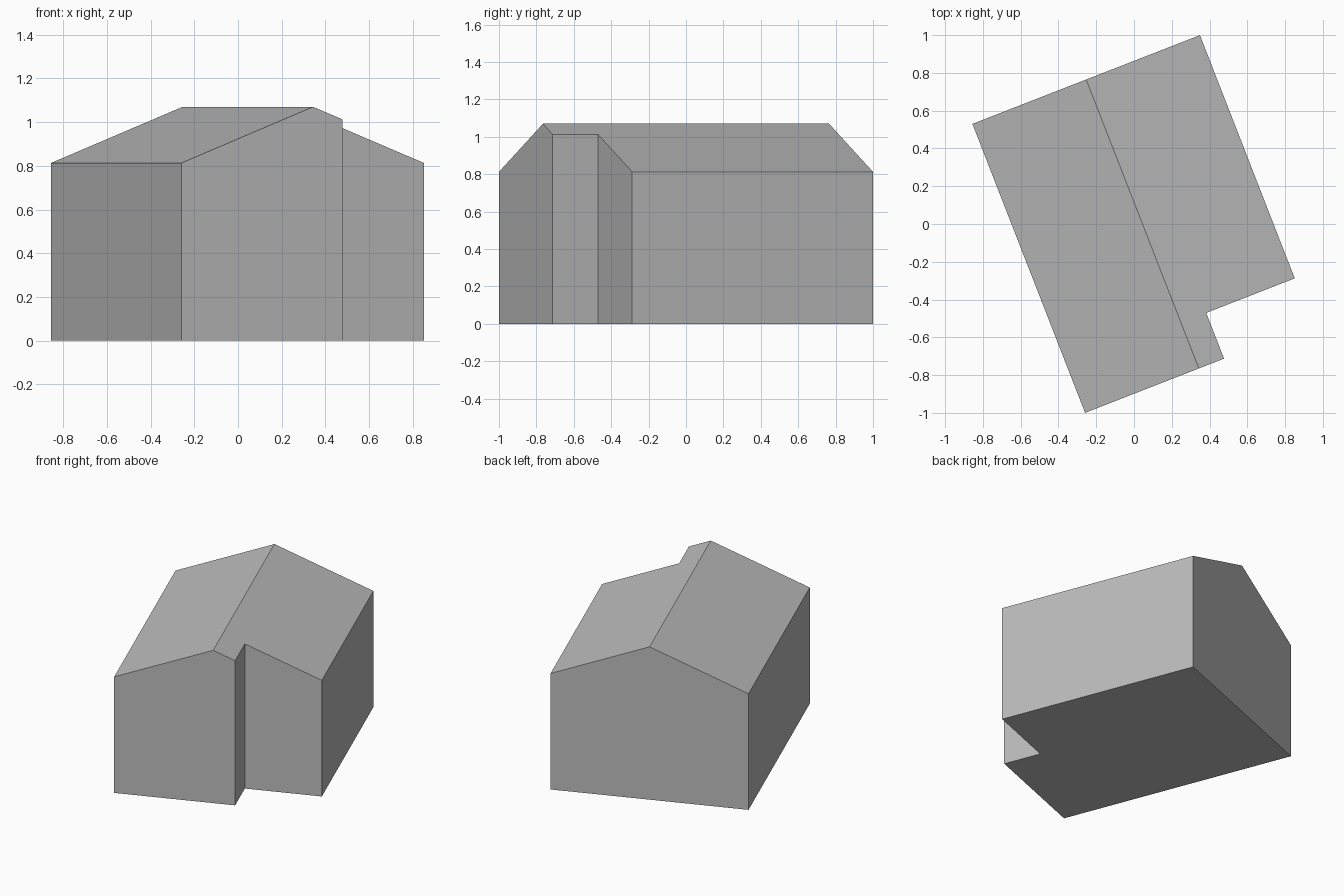
import bpy, math

WIDTH, LENGTH = 1.293, 1.642
EAVE, RIDGE = 0.813, 1.07
NOTCH_W, NOTCH_L = 0.503, 0.26
TURN = math.radians(-158.7 + 180)
CENTRE = (0.045, 0, 0)

old = bpy.data.objects.get("Cube")
if old:
    bpy.data.objects.remove(old, do_unlink=True)

grey = bpy.data.materials.new("plain grey")
grey.use_nodes = True
colour = (0.5, 0.5, 0.5, 1)
grey.diffuse_color = colour
grey.node_tree.nodes["Principled BSDF"].inputs["Base Color"].default_value = colour


def prism(name, profile, y0, y1):
    """Extrude an x-z profile along y, then turn it to the building's heading."""
    n = len(profile)
    verts = [(x, y, z) for y in (y0, y1) for x, z in profile]
    faces = [list(range(n)), list(range(2 * n - 1, n - 1, -1))]
    faces += [[i, i + n, (i + 1) % n + n, (i + 1) % n] for i in range(n)]
    mesh = bpy.data.meshes.new(name)
    mesh.from_pydata(verts, [], faces)
    mesh.materials.append(grey)
    obj = bpy.data.objects.new(name, mesh)
    obj.location = CENTRE
    obj.rotation_euler.z = TURN
    bpy.context.collection.objects.link(obj)
    return obj


# Gabled house body
w, l = WIDTH / 2, LENGTH / 2
house = prism("gabled_house",
              [(-w, 0), (w, 0), (w, EAVE), (0, RIDGE), (-w, EAVE)], -l, l)

# Recessed front corner
x0, x1 = w - NOTCH_W, w + 0.2
cutter = prism("corner_cutter", [(x0, -0.2), (x1, -0.2), (x1, 1.5), (x0, 1.5)],
               -l - 0.2, -l + NOTCH_L)
cutter.hide_render = True
cut = house.modifiers.new("corner recess", 'BOOLEAN')
cut.operation = 'DIFFERENCE'
cut.solver = 'EXACT'
cut.object = cutter

# Apply the cut and drop the helper
bpy.context.view_layer.objects.active = house
house.select_set(True)
bpy.ops.object.modifier_apply(modifier=cut.name)
bpy.data.objects.remove(cutter, do_unlink=True)
